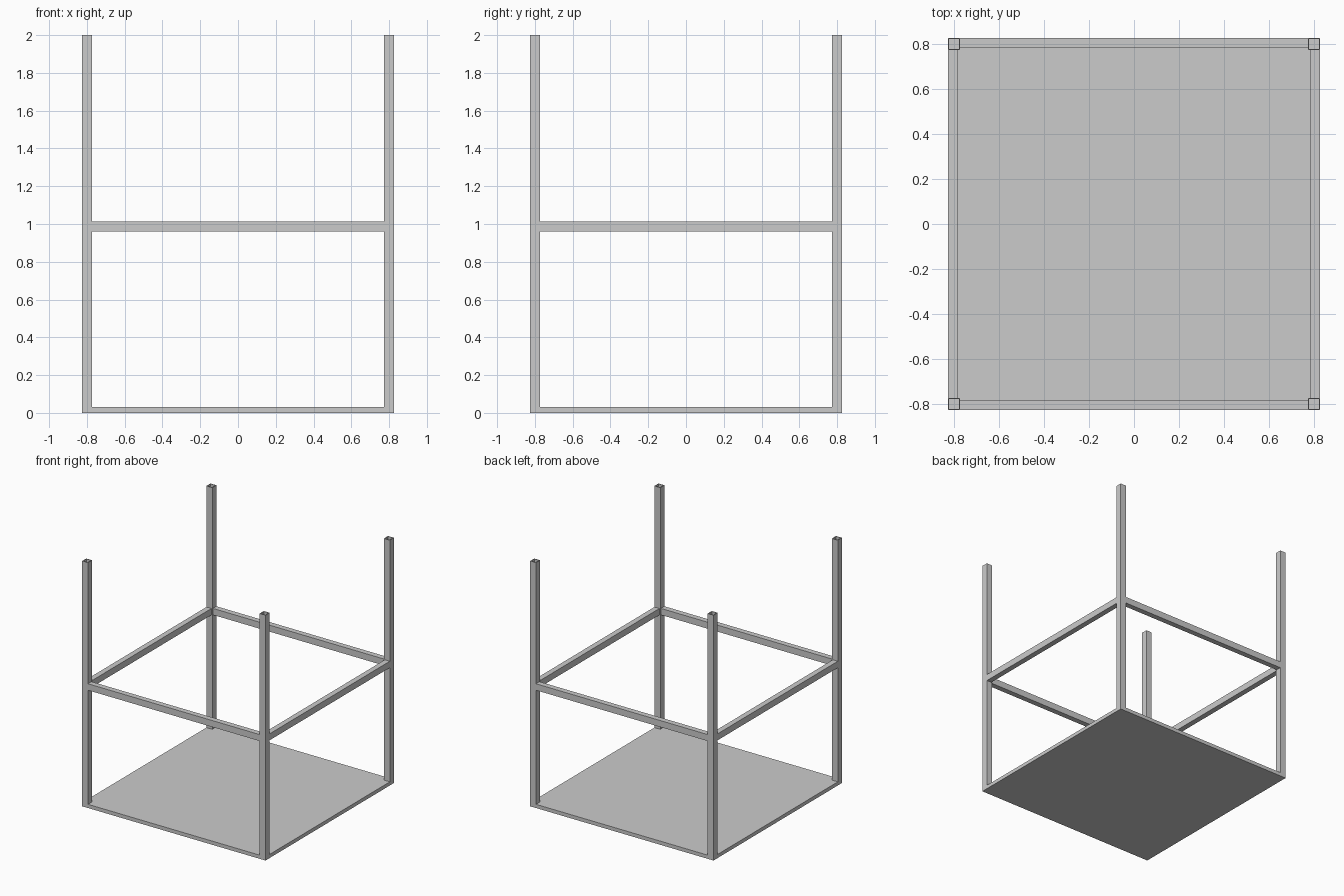
import bpy, bmesh
from mathutils import Matrix
from math import pi

if "Cube" in bpy.data.objects:
    bpy.data.objects.remove(bpy.data.objects["Cube"])

H = 0.827   # half width of the frame
S = 0.053   # section size of the posts
T = 0.005   # wall thickness


def extrude(name, profile, length, matrix):
    """Extrude closed loops (outer, inner) into a tube along local z."""
    bm = bmesh.new()
    outer, inner = profile
    rings = [[bm.verts.new((x, y, z)) for x, y in loop]
             for loop in (outer, inner) for z in (0, length)]
    ob, ot, ib, it = rings
    n = len(outer)
    for i in range(n):
        j = (i + 1) % n
        for a, b in ((ob, ot), (it, ib), (ot, it), (ib, ob)):
            bm.faces.new((a[i], a[j], b[j], b[i]))
    bmesh.ops.recalc_face_normals(bm, faces=bm.faces)
    bm.transform(matrix)
    me = bpy.data.meshes.new(name)
    bm.to_mesh(me)
    bm.free()
    ob = bpy.data.objects.new(name, me)
    bpy.context.collection.objects.link(ob)


def rect(x0, y0, x1, y1):
    return [(x0, y0), (x1, y0), (x1, y1), (x0, y1)]


def box(name, lo, hi):
    bpy.ops.mesh.primitive_cube_add(size=1, location=[(a + b) / 2 for a, b in zip(lo, hi)])
    o = bpy.context.object
    o.name = name
    o.scale = [b - a for a, b in zip(lo, hi)]


# hollow corner posts and rails, one per side
post = (rect(-H, -H, -H + S, -H + S), rect(-H + T, -H + T, -H + S - T, -H + S - T))
rail = (rect(-H, 0.96, -H + 0.045, 1.013), rect(-H + T, 0.96 + T, -H + 0.045 - T, 1.013 - T))
# local (x, y, z) -> world (z, x, y): rail runs along x on the front side
along_x = Matrix(((0, 0, 1, -H + S), (1, 0, 0, 0), (0, 1, 0, 0), (0, 0, 0, 1)))
for k, side in enumerate(("front", "right", "back", "left")):
    turn = Matrix.Rotation(k * pi / 2, 4, 'Z')
    extrude(side + "_post", post, 2.0, turn)
    extrude(side + "_rail", rail, 2 * (H - S), turn @ along_x)

# floor plate
box("floor", (-H, -H, 0), (H, H, 0.03))
